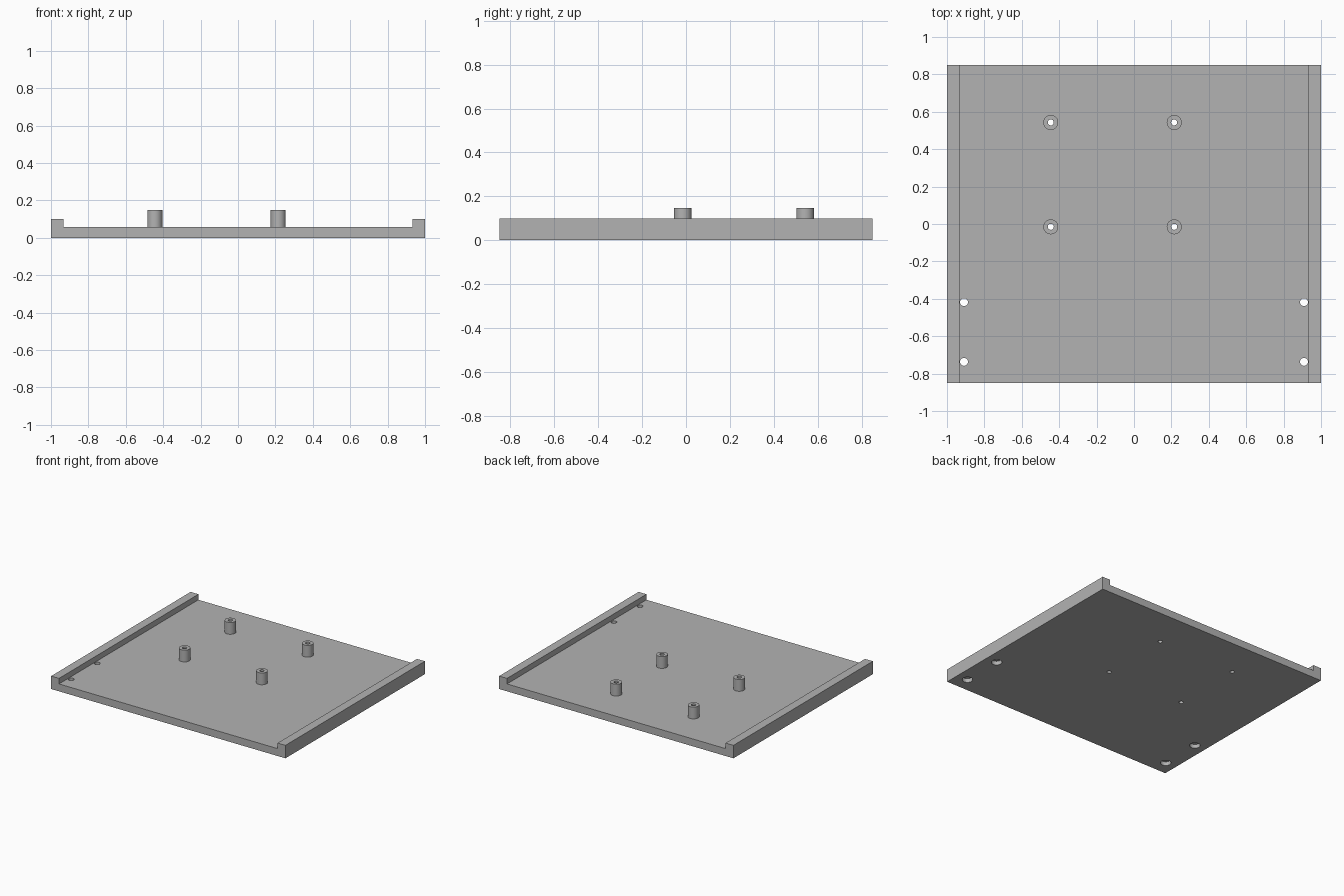
import bpy
import bmesh

if "Cube" in bpy.data.objects:
    bpy.data.objects.remove(bpy.data.objects["Cube"], do_unlink=True)

HALF_X, HALF_Y = 1.0, 0.85
RAIL_INNER, RAIL_TOP, PLATE_TOP, POST_TOP = 0.933, 0.10, 0.057, 0.148
POSTS = [(x, y) for x in (-0.445, 0.215) for y in (-0.015, 0.543)]
SCREWS = [(x, y) for x in (-0.909, 0.909) for y in (-0.737, -0.418)]

grey = bpy.data.materials.new("plain grey")
grey.use_nodes = True
colour = (0.45, 0.45, 0.45, 1)
grey.diffuse_color = colour
grey.node_tree.nodes["Principled BSDF"].inputs["Base Color"].default_value = colour


def add_object(name, mesh):
    obj = bpy.data.objects.new(name, mesh)
    bpy.context.collection.objects.link(obj)
    mesh.materials.append(grey)
    return obj


def cylinder(name, x, y, radius, bottom, top):
    bpy.ops.mesh.primitive_cylinder_add(vertices=48, radius=radius, depth=top - bottom,
                                        location=(x, y, (bottom + top) / 2))
    obj = bpy.context.object
    obj.name = name
    obj.data.materials.append(grey)
    return obj


def cut(target, cutters):
    for cutter in cutters:
        cutter.hide_render = True
        mod = target.modifiers.new("hole", "BOOLEAN")
        mod.operation, mod.solver, mod.object = "DIFFERENCE", "EXACT", cutter
        bpy.context.view_layer.objects.active = target
        bpy.ops.object.modifier_apply(modifier=mod.name)
        bpy.data.objects.remove(cutter, do_unlink=True)


def smooth(obj):
    bpy.ops.object.select_all(action="DESELECT")
    obj.select_set(True)
    bpy.context.view_layer.objects.active = obj
    bpy.ops.object.shade_smooth_by_angle()


# Base plate with raised side rails: one channel profile extruded front to back
half = [(HALF_X, 0), (HALF_X, RAIL_TOP), (RAIL_INNER, RAIL_TOP), (RAIL_INNER, PLATE_TOP)]
profile = half + [(-x, z) for x, z in reversed(half)]
bm = bmesh.new()
face = bm.faces.new([bm.verts.new((x, -HALF_Y, z)) for x, z in profile])
extruded = bmesh.ops.extrude_face_region(bm, geom=[face])["geom"]
bmesh.ops.translate(bm, vec=(0, 2 * HALF_Y, 0),
                    verts=[v for v in extruded if isinstance(v, bmesh.types.BMVert)])
bmesh.ops.recalc_face_normals(bm, faces=bm.faces)
mesh = bpy.data.meshes.new("base_plate")
bm.to_mesh(mesh)
bm.free()
plate = add_object("base_plate", mesh)

# Screw holes with wide recesses underneath, and bores below the posts
holes = []
for x, y in SCREWS:
    holes.append(cylinder("screw_hole", x, y, 0.021, -0.1, 0.2))
    holes.append(cylinder("screw_recess", x, y, 0.037, -0.1, 0.03))
for x, y in POSTS:
    holes.append(cylinder("post_bore", x, y, 0.016, -0.1, 0.2))
cut(plate, holes)
smooth(plate)

# Hollow standoff posts
for i, (x, y) in enumerate(POSTS, 1):
    post = cylinder(f"standoff_post_{i}", x, y, 0.04, PLATE_TOP, POST_TOP)
    cut(post, [cylinder("post_bore", x, y, 0.016, -0.1, 0.2)])
    smooth(post)
